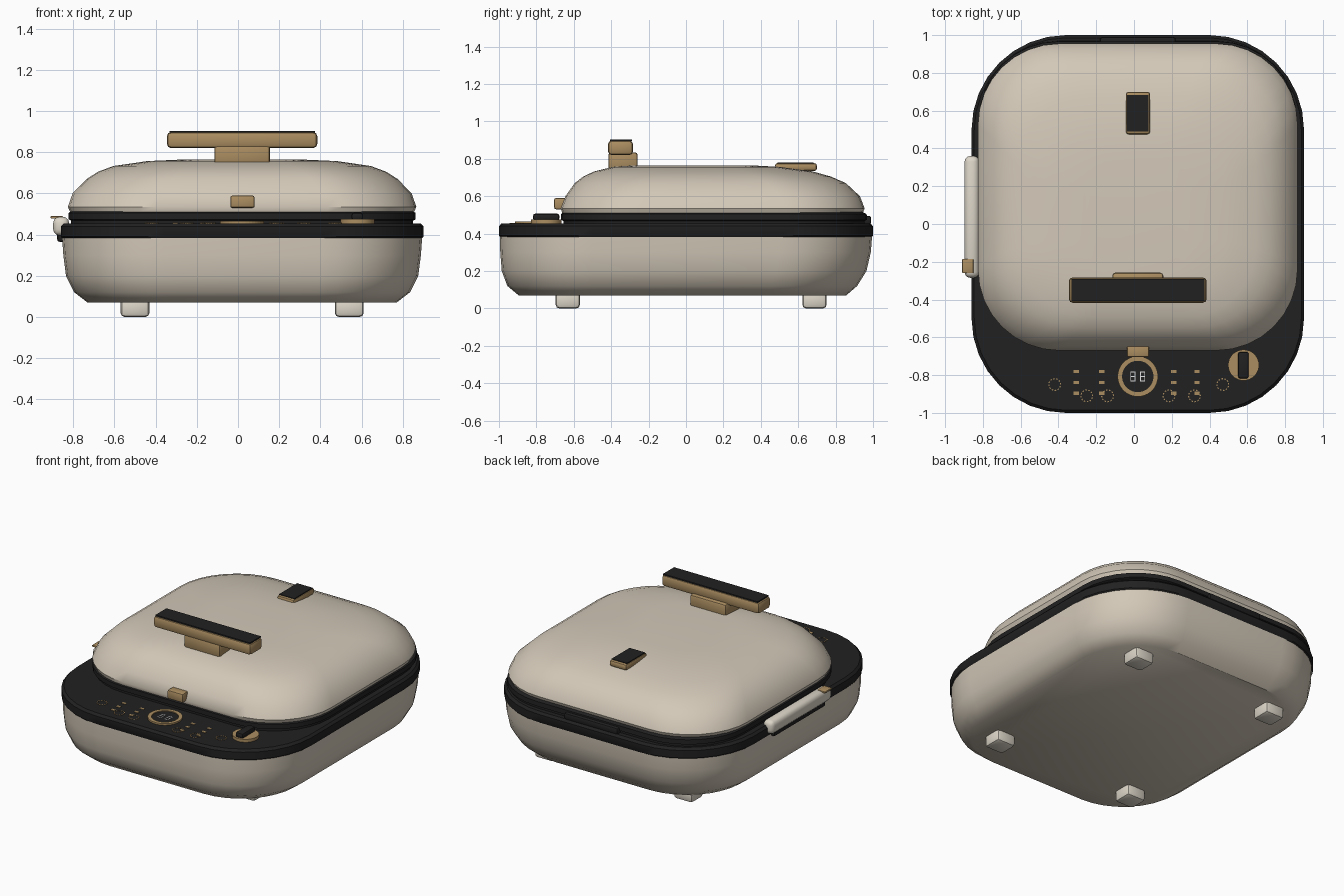
import bpy, bmesh, math

if "Cube" in bpy.data.objects:
    bpy.data.objects.remove(bpy.data.objects["Cube"])


def material(name, rgb):
    m = bpy.data.materials.new(name)
    m.use_nodes = True
    color = (*rgb, 1)
    m.diffuse_color = color
    bsdf = m.node_tree.nodes["Principled BSDF"]
    bsdf.inputs["Base Color"].default_value = color
    bsdf.inputs["Roughness"].default_value = 0.6
    return m


BEIGE = material("warm beige", (0.65, 0.58, 0.48))
CREAM = material("pale cream", (0.72, 0.67, 0.58))
BLACK = material("matte black", (0.015, 0.015, 0.015))
GOLD = material("brushed gold", (0.41, 0.27, 0.12))
WHITE = material("display white", (0.8, 0.8, 0.8))
CX = 0.02  # centre line of the body


def finish(name, bm, mat, angle=40):
    bmesh.ops.recalc_face_normals(bm, faces=bm.faces)
    mesh = bpy.data.meshes.new(name)
    bm.to_mesh(mesh)
    bm.free()
    mesh.materials.append(mat)
    ob = bpy.data.objects.new(name, mesh)
    bpy.context.collection.objects.link(ob)
    bpy.ops.object.select_all(action="DESELECT")
    ob.select_set(True)
    bpy.context.view_layer.objects.active = ob
    bpy.ops.object.shade_smooth_by_angle(angle=math.radians(angle))
    return ob


def rounded_ring(bm, z, hx, y0, y1, r, steps=8):
    """Ring of vertices round a rounded rectangle."""
    cy, hy = (y0 + y1) / 2, (y1 - y0) / 2
    ring = []
    for q, (sx, sy) in enumerate([(1, 1), (-1, 1), (-1, -1), (1, -1)]):
        for i in range(steps + 1):
            a = math.pi / 2 * (q + i / steps)
            ring.append(bm.verts.new((CX + sx * (hx - r) + r * math.cos(a),
                                      cy + sy * (hy - r) + r * math.sin(a), z)))
    return ring


def loft(name, rings, mat, angle=40):
    """Stack of rounded rectangles: z, half width, front y, back y, corner radius."""
    bm = bmesh.new()
    loops = [rounded_ring(bm, *r) for r in rings]
    for a, b in zip(loops, loops[1:]):
        for i in range(len(a)):
            j = (i + 1) % len(a)
            bm.faces.new((a[i], a[j], b[j], b[i]))
    bm.faces.new(loops[0])
    bm.faces.new(loops[-1])
    return finish(name, bm, mat, angle)


def add_box(bm, x, y, z):
    verts = bmesh.ops.create_cube(bm, size=1)["verts"]
    for v in verts:
        for k, (lo, hi) in enumerate((x, y, z)):
            v.co[k] = lo + (v.co[k] + 0.5) * (hi - lo)


def box(name, x, y, z, mat, bevel=0.0, segments=2):
    bm = bmesh.new()
    add_box(bm, x, y, z)
    if bevel:
        bmesh.ops.bevel(bm, geom=bm.edges[:], offset=bevel, segments=segments,
                        profile=0.5, affect="EDGES")
    return finish(name, bm, mat)


def add_ring(bm, cx, cy, r0, r1, z0, z1, n, step=1):
    """Raised flat ring; step 2 leaves gaps between dashes."""
    for i in range(0, n, step):
        a, b = (2 * math.pi * k / n for k in (i, i + 1))
        low, high = ([bm.verts.new((cx + r * math.cos(t), cy + r * math.sin(t), z))
                      for r, t in ((r0, a), (r1, a), (r1, b), (r0, b))] for z in (z0, z1))
        bm.faces.new(high)
        for k in range(4):
            bm.faces.new((low[k], low[k - 1], high[k - 1], high[k]))


def disc(name, x, y, r, z0, z1, mat):
    bm = bmesh.new()
    bmesh.ops.create_cone(bm, cap_ends=True, segments=32, radius1=r, radius2=r, depth=z1 - z0)
    bmesh.ops.translate(bm, verts=bm.verts, vec=(x, y, (z0 + z1) / 2))
    return finish(name, bm, mat)


# Lower housing and black deck
loft("lower_housing", [
    (0.07, 0.75, -0.895, 0.857, 0.40),
    (0.12, 0.815, -0.955, 0.915, 0.45),
    (0.20, 0.855, -0.985, 0.965, 0.48),
    (0.30, 0.868, -0.993, 0.988, 0.49),
    (0.385, 0.874, -0.995, 0.995, 0.50)], BEIGE)
loft("control_deck", [
    (0.38, 0.872, -0.992, 0.992, 0.50),
    (0.39, 0.88, -1, 1, 0.50),
    (0.44, 0.88, -1, 1, 0.50),
    (0.455, 0.866, -0.986, 0.986, 0.49)], BLACK)

# Lid with its black rim
loft("lid_rim", [
    (0.45, 0.83, -0.655, 0.955, 0.41),
    (0.468, 0.83, -0.655, 0.955, 0.41),
    (0.474, 0.842, -0.668, 0.968, 0.42),
    (0.505, 0.842, -0.668, 0.966, 0.42),
    (0.515, 0.83, -0.655, 0.945, 0.41)], BLACK)
loft("lid_shell", [
    (0.51, 0.835, -0.662, 0.945, 0.42),
    (0.535, 0.846, -0.67, 0.955, 0.43),
    (0.60, 0.823, -0.645, 0.93, 0.43),
    (0.67, 0.755, -0.595, 0.855, 0.42),
    (0.705, 0.70, -0.55, 0.775, 0.40),
    (0.733, 0.625, -0.49, 0.675, 0.37),
    (0.757, 0.46, -0.39, 0.50, 0.30),
    (0.765, 0.28, -0.28, 0.35, 0.2)], BEIGE)
box("hinge", (-0.18, 0.22), (0.9, 0.99), (0.45, 0.495), BLACK, 0.012)

# Front handle, vent and latch
box("handle_stem", (-0.115, 0.155), (-0.415, -0.258), (0.74, 0.835), GOLD, 0.015)
box("handle_bar", (-0.345, 0.385), (-0.417, -0.283), (0.82, 0.898), GOLD, 0.02)
box("handle_grip_plate", (-0.332, 0.374), (-0.407, -0.29), (0.895, 0.904), BLACK)
box("vent_body", (-0.043, 0.085), (0.475, 0.70), (0.735, 0.777), GOLD, 0.014)
box("vent_plate", (-0.036, 0.078), (0.49, 0.683), (0.773, 0.781), BLACK)
box("lid_latch", (-0.037, 0.08), (-0.705, -0.64), (0.53, 0.59), GOLD, 0.01)

# Feet
for side, x in (("right", CX - 0.52), ("left", CX + 0.52)):
    for end, y in (("front", -0.632), ("back", 0.687)):
        box(f"{end}_{side}_foot", (x - 0.07, x + 0.07), (y - 0.065, y + 0.065),
            (0, 0.09), CREAM, 0.02)

# Side release bar
box("side_bar", (-0.897, -0.82), (-0.285, 0.36), (0.395, 0.487), CREAM, 0.03, 3)
box("side_bar_bracket", (-0.878, -0.83), (-0.24, 0.31), (0.365, 0.43), BLACK, 0.012)
box("side_bar_tab", (-0.91, -0.85), (-0.26, -0.185), (0.478, 0.49), GOLD, 0.004)

# Round display
bm = bmesh.new()
add_ring(bm, CX, -0.807, 0.083, 0.107, 0.45, 0.466, 40)
finish("display_ring", bm, GOLD)
disc("display_glass", CX, -0.807, 0.084, 0.452, 0.46, BLACK)
bm = bmesh.new()
for x in (CX - 0.026, CX + 0.026):
    for dx in (-0.011, 0.011):
        add_box(bm, (x + dx - 0.0022, x + dx + 0.0022), (-0.833, -0.781), (0.459, 0.462))
    for y in (-0.831, -0.807, -0.783):
        add_box(bm, (x - 0.012, x + 0.012), (y - 0.0022, y + 0.0022), (0.459, 0.462))
finish("display_segments", bm, WHITE)

# Touch buttons and indicator dashes
bm = bmesh.new()
for x, y in ((-0.42, -0.85), (-0.25, -0.91), (-0.14, -0.91),
             (0.185, -0.91), (0.32, -0.91), (0.47, -0.85)):
    add_ring(bm, x, y, 0.028, 0.034, 0.452, 0.458, 24, 2)
finish("touch_buttons", bm, GOLD)
bm = bmesh.new()
for x in (-0.305, -0.17, 0.21, 0.333):
    for y in (-0.78, -0.838, -0.896):
        add_box(bm, (x - 0.014, x + 0.014), (y - 0.008, y + 0.008), (0.452, 0.458))
finish("indicator_dashes", bm, GOLD)

# Dial
disc("dial_base", 0.58, -0.747, 0.082, 0.45, 0.475, GOLD)
box("dial_grip", (0.551, 0.607), (-0.818, -0.677), (0.47, 0.507), BLACK, 0.012)
